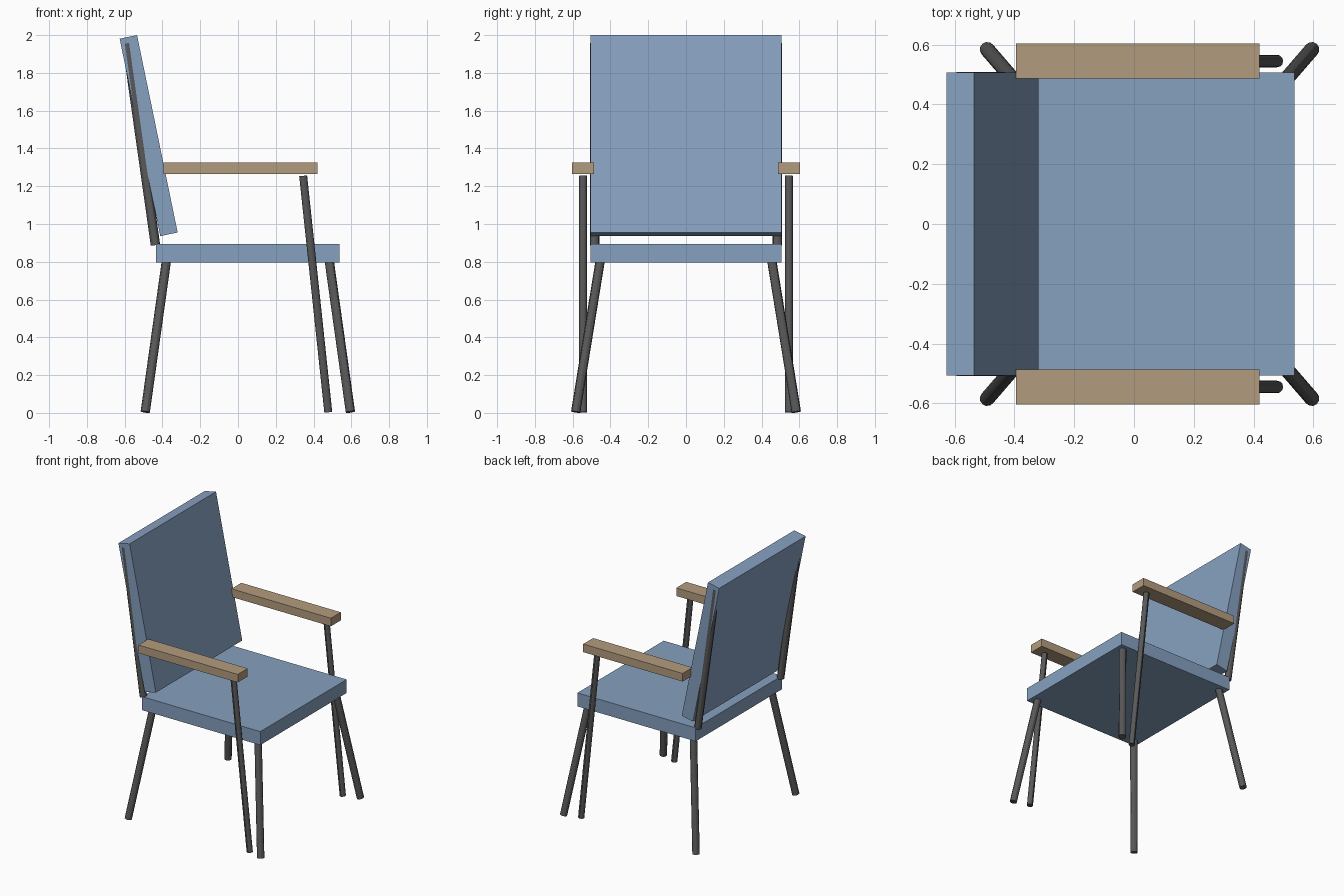
import bpy
from mathutils import Vector

if "Cube" in bpy.data.objects:
    bpy.data.objects.remove(bpy.data.objects["Cube"])


def material(name, rgb):
    m = bpy.data.materials.new(name)
    m.diffuse_color = (*rgb, 1)
    m.use_nodes = True
    m.node_tree.nodes["Principled BSDF"].inputs["Base Color"].default_value = m.diffuse_color
    return m


FABRIC = material("blue_fabric", (0.24, 0.35, 0.52))
WOOD = material("wood", (0.45, 0.33, 0.21))
METAL = material("dark_metal", (0.10, 0.10, 0.10))


def box(name, center, size, mat, tilt=0.0):
    bpy.ops.mesh.primitive_cube_add(size=1, location=center, rotation=(0, tilt, 0))
    ob = bpy.context.object
    ob.name = name
    ob.scale = size
    ob.data.materials.append(mat)
    return ob


def rod(name, start, end, radius):
    a, b = Vector(start), Vector(end)
    bpy.ops.mesh.primitive_cylinder_add(vertices=12, radius=radius,
                                        depth=(b - a).length, location=(a + b) / 2)
    ob = bpy.context.object
    ob.name = name
    ob.rotation_euler = (b - a).to_track_quat('Z', 'Y').to_euler()
    ob.data.materials.append(METAL)
    bpy.ops.object.shade_smooth_by_angle()
    return ob


# Cushions: flat seat and reclined backrest
box("seat", (0.052, 0, 0.845), (0.97, 1.012, 0.10), FABRIC)
box("backrest", (-0.473, 0, 1.468), (0.094, 1.012, 1.067), FABRIC, tilt=-0.203)

# Parts repeated on both sides
for side, s in (("right", -1), ("left", 1)):
    box(f"{side}_armrest", (0.013, s * 0.545, 1.295), (0.815, 0.116, 0.06), WOOD)
    rod(f"{side}_armrest_support", (0.345, s * 0.545, 1.255), (0.478, s * 0.545, 0.003), 0.021)
    rod(f"{side}_backrest_post", (-0.588, s * 0.484, 1.957), (-0.437, s * 0.484, 0.888), 0.025)
    # Splayed legs
    rod(f"{side}_seat_front_leg", (0.481, s * 0.452, 0.82), (0.595, s * 0.584, 0.005), 0.025)
    rod(f"{side}_seat_rear_leg", (-0.377, s * 0.452, 0.82), (-0.491, s * 0.584, 0.005), 0.025)
